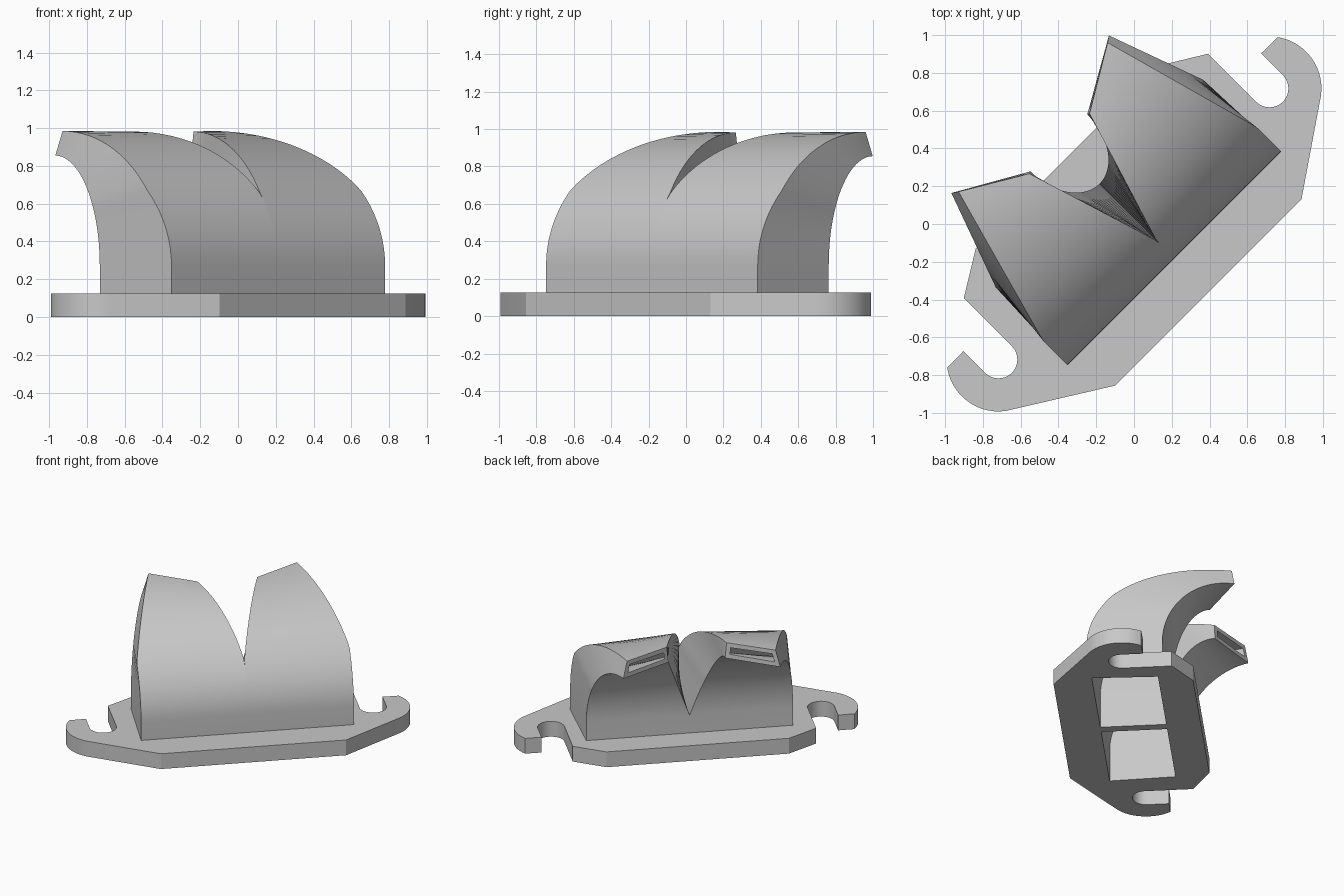
import bpy, bmesh
from math import sin, cos, pi, radians
from mathutils import Vector

cube = bpy.data.objects.get("Cube")
if cube:
    bpy.data.objects.remove(cube, do_unlink=True)

grey = bpy.data.materials.new("light_grey_plastic")
grey.use_nodes = True
grey.diffuse_color = (0.58, 0.58, 0.58, 1)
grey.node_tree.nodes["Principled BSDF"].inputs["Base Color"].default_value = (0.58, 0.58, 0.58, 1)

SHIFT = 0.022          # ducts sit slightly off the plate centre
PLATE = 0.125          # plate thickness
BEND = 0.27            # height where the ducts start to curve
WALL = 0.035
STEPS = 24


def finish(bm, name):
    bmesh.ops.recalc_face_normals(bm, faces=bm.faces)
    mesh = bpy.data.meshes.new(name)
    bm.to_mesh(mesh)
    bm.free()
    obj = bpy.data.objects.new(name, mesh)
    bpy.context.collection.objects.link(obj)
    mesh.materials.append(grey)
    obj.rotation_euler.z = radians(45)
    bpy.ops.object.select_all(action='DESELECT')
    obj.select_set(True)
    bpy.context.view_layer.objects.active = obj
    bpy.ops.object.shade_smooth_by_angle(angle=radians(30))
    return obj


def arc(cx, r, start, end, n):
    angles = [radians(start + (end - start) * i / n) for i in range(n + 1)]
    return [(cx + r * cos(a), r * sin(a)) for a in angles]


def inset(ring, w):
    # move each corner inward along both of its edges
    out = []
    for i, p in enumerate(ring):
        a, b = ring[i - 1], ring[(i + 1) % 4]
        out.append(p + w * ((a - p).normalized() + (b - p).normalized()))
    return out


def duct_ring(angle, z0=None):
    # corners: front inner, front outer, back outer, back inner
    c, s = cos(angle), sin(angle)

    def path(v_end, v_start, z_end):
        v = v_end - (v_end - v_start) * c
        return v, (BEND + (z_end - BEND) * s if z0 is None else z0)

    fi, fi_z = path(0.58, -0.28, 0.982)
    fo, fo_z = path(0.778, -0.28, 0.985)
    bo, bo_z = path(0.80, 0.28, 0.855)
    bi, bi_z = path(0.585, 0.28, 0.86)
    return [Vector((max(0, 0.225 - 0.31 * (0.58 - fi)), fi, fi_z)),
            Vector((min(0.80, 0.558 + 0.277 * (0.778 - fo)), fo, fo_z)),
            Vector((0.59 + 0.36 * (0.80 - bo), bo, bo_z)),
            Vector((0.213 * s, bi, bi_z))]


rings = [duct_ring(0, PLATE)] + [duct_ring(pi / 2 * i / STEPS) for i in range(STEPS + 1)]

# mounting plate with two open hooks and two duct openings
half = ([(0.697, -0.535)] + arc(1.015, 0.275, -53, 36, 14) + [(1.115, 0.163)]
        + arc(1.015, 0.1, 0, -180, 16) + [(0.915, 0.36), (0.686, 0.5)])
corner = half[0]
outline = half + [(-x, y) for x, y in reversed(half)]
outline = [(x + (SHIFT if (abs(x), y) == corner else 0), y) for x, y in outline]
opening = [(p.x, p.y) for p in inset(rings[0], WALL)]
loops = [outline] + [[(side * x + SHIFT, y) for x, y in opening] for side in (1, -1)]

bm = bmesh.new()
for loop in loops:
    verts = [bm.verts.new((x, y, 0)) for x, y in loop]
    for i, v in enumerate(verts):
        bm.edges.new((verts[i - 1], v))
bmesh.ops.triangle_fill(bm, edges=bm.edges[:], use_beauty=True, use_dissolve=False)
grown = bmesh.ops.extrude_face_region(bm, geom=bm.faces[:])["geom"]
top = [g for g in grown if isinstance(g, bmesh.types.BMVert)]
bmesh.ops.translate(bm, verts=top, vec=(0, 0, PLATE))
finish(bm, "mounting_plate")

# hollow curved air ducts, tapering towards angled outlets
for side, name in ((1, "left_air_duct"), (-1, "right_air_duct")):
    bm = bmesh.new()

    def add(ring):
        return [bm.verts.new((side * p.x + SHIFT, p.y, p.z)) for p in ring]

    def band(a, b):
        for i in range(4):
            bm.faces.new((a[i - 1], a[i], b[i], b[i - 1]))

    outer = [add(r) for r in rings]
    inner = [add(inset(r, WALL)) for r in rings]
    for skin in (outer, inner):
        for a, b in zip(skin, skin[1:]):
            band(a, b)
    band(outer[0], inner[0])
    band(outer[-1], inner[-1])
    finish(bm, name)
